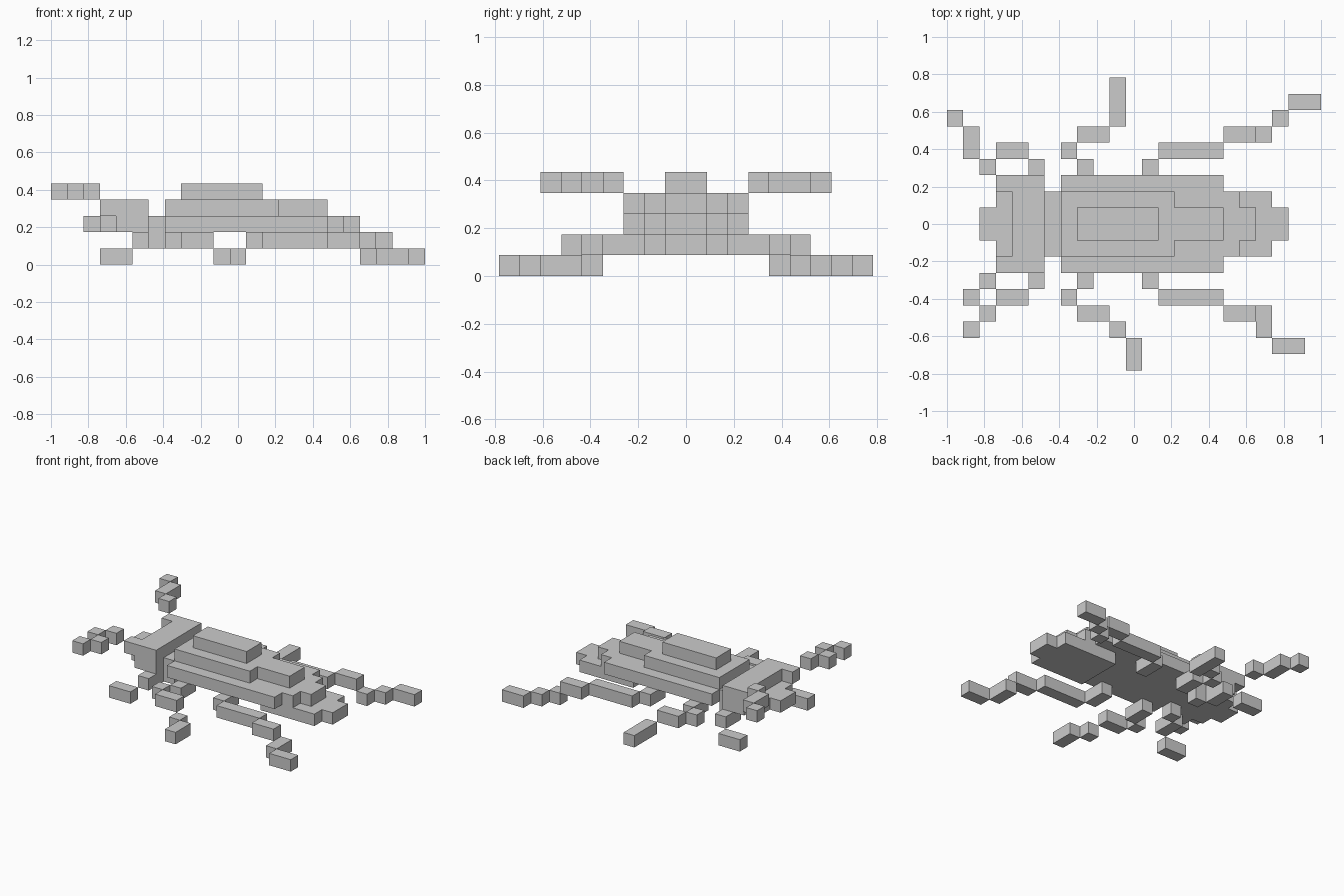
import bpy
import bmesh

if "Cube" in bpy.data.objects:
    bpy.data.objects.remove(bpy.data.objects["Cube"])

CELL = 2 / 23  # the model is built on a grid 23 cells long


def blocks(name, boxes):
    """One object from boxes (x0, x1, y0, y1, z0) in cells, each one cell tall."""
    bm = bmesh.new()
    for x0, x1, y0, y1, z in boxes:
        y0, y1 = min(y0, y1), max(y0, y1)
        cube = bmesh.ops.create_cube(bm, size=1)
        for v in cube["verts"]:
            v.co.x = CELL * ((x0 if v.co.x < 0 else x1) - 11.5)
            v.co.y = CELL * (y0 if v.co.y < 0 else y1)
            v.co.z = CELL * (z if v.co.z < 0 else z + 1)
    mesh = bpy.data.meshes.new(name)
    bm.to_mesh(mesh)
    bm.free()
    obj = bpy.data.objects.new(name, mesh)
    bpy.context.collection.objects.link(obj)


def centred(x0, x1, half, z):
    return (x0, x1, -half, half, z)


def flip(boxes):
    return [(a, b, -c, -d, z) for a, b, c, d, z in boxes]


# Head with snout and antenna sockets
sockets = [(3, 4, 2, 3, 3)]
blocks("head", [centred(4, 6, 3, 2), centred(3, 4, 2, 2), centred(2, 3, 1, 2),
                centred(4, 6, 3, 3)] + sockets + flip(sockets))
blocks("neck", [centred(6, 7, 2, 2)])

# Stepped shell sloping down to the tail
blocks("shell", [centred(7, 17, 3, 2), centred(17, 18, 2, 2), centred(18, 19, 1, 2),
                 centred(7, 14, 2, 3), centred(14, 17, 1, 3), centred(8, 13, 1, 4)])
blocks("tail", [centred(15, 20, 2, 1), centred(20, 21, 1, 1)])

# Leg parts shared by both sides
front_leg = [(6, 7, 1, 2, 1), (5, 6, 2, 4, 1), (3, 5, 4, 5, 0)]
middle_leg = [(8, 9, 2, 4, 1), (7, 8, 4, 5, 1), (8, 10, 5, 6, 1)]
hind_leg = [(12, 13, 2, 4, 1), (13, 17, 4, 5, 1), (17, 19, 5, 6, 1)]

# Left side limbs
blocks("left_front_leg", front_leg)
blocks("left_middle_leg", middle_leg + [(10, 11, 6, 9, 0)])
blocks("left_hind_leg", hind_leg + [(19, 20, 5, 6, 0), (20, 21, 6, 7, 0), (21, 23, 7, 8, 0)])
blocks("left_antenna", [(2, 3, 3, 4, 4), (1, 2, 4, 6, 4), (0, 1, 6, 7, 4)])

# Right side limbs, posed differently at the tips
blocks("right_front_leg", flip(front_leg))
blocks("right_middle_leg", flip(middle_leg + [(10, 11, 6, 7, 0), (11, 12, 7, 9, 0)]))
blocks("right_hind_leg", flip(hind_leg + [(19, 20, 5, 7, 0), (20, 22, 7, 8, 0)]))
blocks("right_antenna", flip([(2, 3, 3, 4, 4), (1, 2, 4, 5, 4), (2, 3, 5, 6, 4), (1, 2, 6, 7, 4)]))
